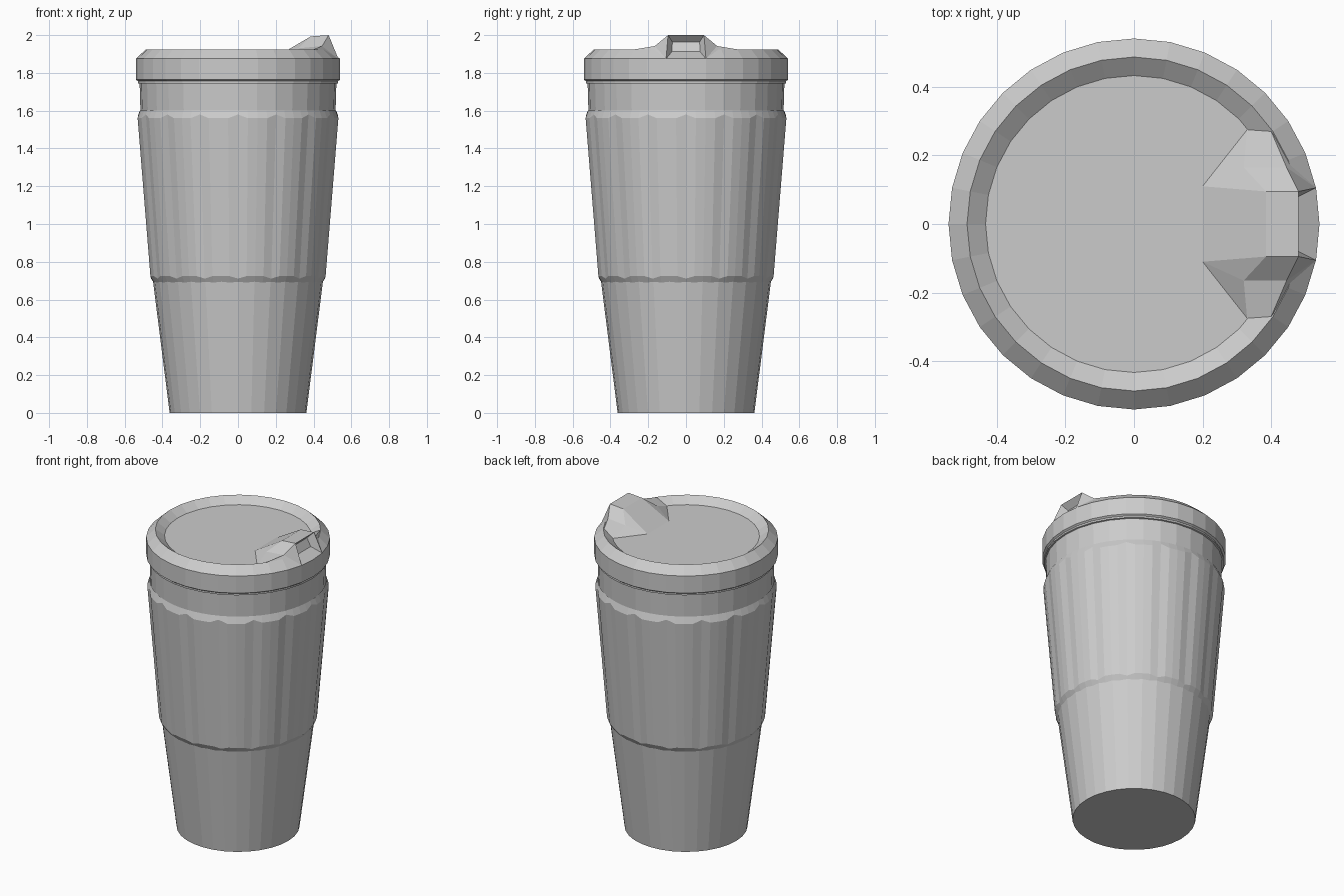
import bpy, bmesh
from math import sin, cos, tau

if "Cube" in bpy.data.objects:
    bpy.data.objects.remove(bpy.data.objects["Cube"])


def finish(name, bm):
    bmesh.ops.recalc_face_normals(bm, faces=bm.faces)
    mesh = bpy.data.meshes.new(name)
    bm.to_mesh(mesh)
    bm.free()
    obj = bpy.data.objects.new(name, mesh)
    bpy.context.collection.objects.link(obj)
    return obj


def lathe(profile, sides, flute=None):
    """Rings from (radius, z); flute(i, ring) returns an (r, z) offset."""
    bm = bmesh.new()
    rings = []
    for k, (r, z) in enumerate(profile):
        ring = []
        for i in range(sides):
            dr, dz = flute(i, k) if flute else (0, 0)
            a = tau * i / sides
            ring.append(bm.verts.new(((r + dr) * cos(a), (r + dr) * sin(a), z + dz)))
        rings.append(ring)
    for lo, hi in zip(rings, rings[1:]):
        for i in range(sides):
            j = (i + 1) % sides
            bm.faces.new((lo[i], lo[j], hi[j], hi[i]))
    return bm, rings


# Tapered cup with a closed base
bm, rings = lathe([(0.362, 0), (0.449, 0.69), (0.455, 0.74), (0.516, 1.58),
                   (0.521, 1.75)], 32)
bm.faces.new(rings[0])
bm.faces.new(rings[-1])
finish("cup_body", bm)


# Grip sleeve: 16 shallow flutes give the scalloped edges
def flute(i, k):
    if i % 4 or k not in (1, 2):
        return 0, 0
    return (-0.006, -0.013) if k == 1 else (-0.006, 0.02)


bm, rings = lathe([(0.447, 0.69), (0.466, 0.724), (0.534, 1.56), (0.519, 1.602)],
                  64, flute)
finish("grip_sleeve", bm)

# Lid with chamfered rim and sunken top
FLOOR, RIM, EDGE = 1.885, 1.925, 1.875
bm, rings = lathe([(0.518, 1.742), (0.53, 1.745), (0.53, 1.756), (0.541, 1.764),
                   (0.541, EDGE), (0.487, RIM), (0.433, FLOOR)], 32)
bm.faces.new(rings[-1])
bm.faces.new(rings[0])
# Gap in the rim where the drinking spout sits
gap = [f for f in bm.faces if f.calc_center_median().x > 0.4
       and abs(f.calc_center_median().y) < 0.1 and f.calc_center_median().z > 1.88]
bmesh.ops.delete(bm, geom=gap, context='FACES')
finish("lid", bm)

# Drinking spout: half shape by corner name, mirrored across y
half = {
    "back": (0.20, 0.11, FLOOR), "flare": (0.33, 0.275, FLOOR),
    "rim": (0.40, 0.27, RIM), "mid_back": (0.32, 0.165, 1.93),
    "mid_front": (0.445, 0.165, 1.942), "top_back": (0.385, 0.095, 1.993),
    "top_front": (0.48, 0.095, 2.0), "foot": (0.531, 0.1055, EDGE),
    "mouth_top": (0.445, 0.072, 1.963), "mouth_low": (0.47, 0.075, 1.912),
}
bm = bmesh.new()
left = {n: bm.verts.new(p) for n, p in half.items()}
right = {n: bm.verts.new((p[0], -p[1], p[2])) for n, p in half.items()}
side_faces = [
    ("back", "flare", "mid_back"), ("flare", "rim", "mid_front", "mid_back"),
    ("back", "mid_back", "top_back"),
    ("mid_back", "mid_front", "top_front", "top_back"),
    ("mid_front", "foot", "top_front"), ("rim", "foot", "mid_front"),
    ("top_front", "foot", "mouth_low", "mouth_top"),
]
for side in (left, right):
    for names in side_faces:
        bm.faces.new([side[n] for n in names])
for a, b in (("back", "top_back"), ("top_back", "top_front"),
             ("top_front", "mouth_top"), ("mouth_top", "mouth_low")):
    bm.faces.new((left[a], right[a], right[b], left[b]))
toe = bm.verts.new((0.541, 0, EDGE))
bm.faces.new((left["mouth_low"], right["mouth_low"], right["foot"], toe, left["foot"]))
finish("drinking_spout", bm)
